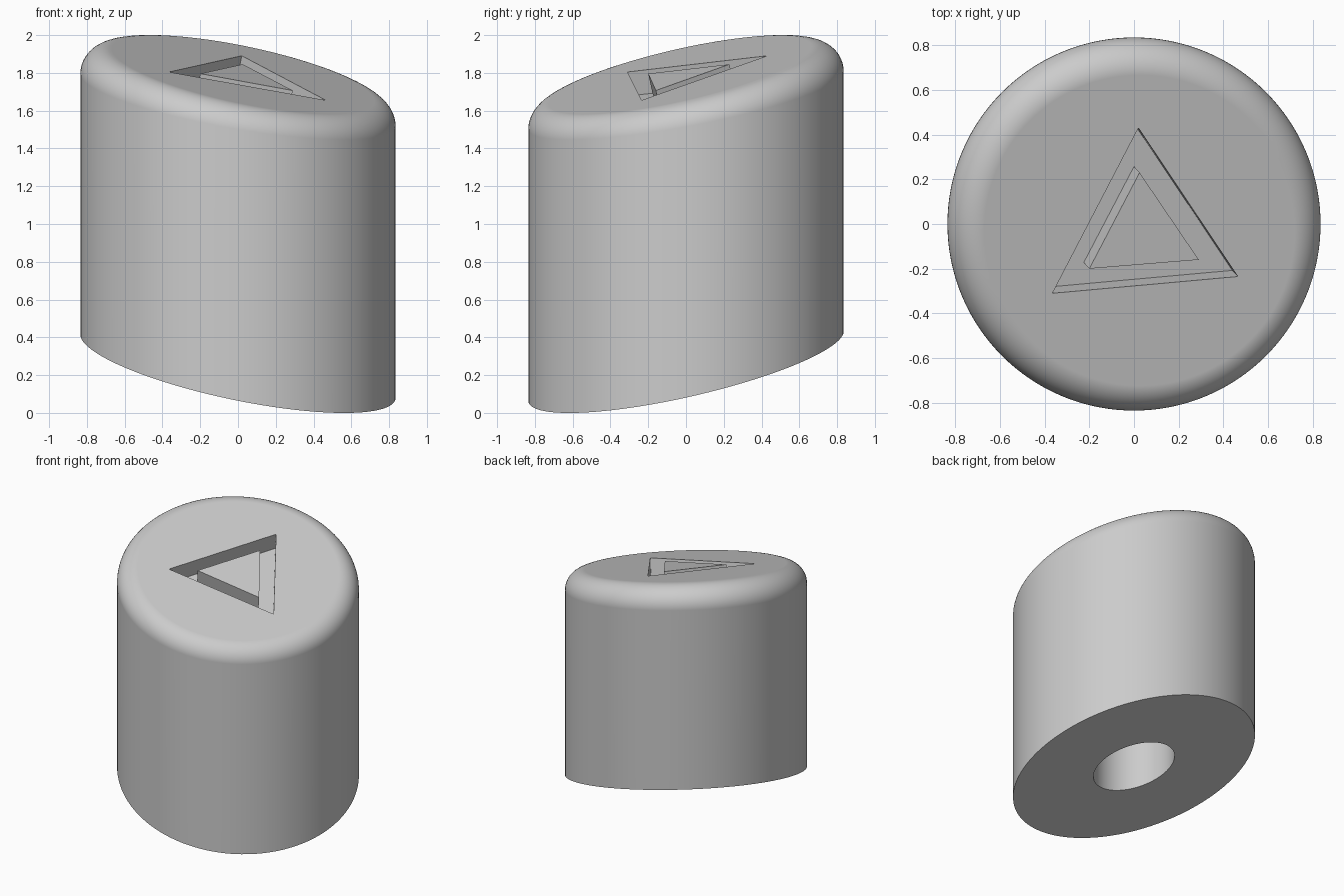
import bpy, bmesh, math
from mathutils import Vector

cube = bpy.data.objects.get("Cube")
if cube:
    bpy.data.objects.remove(cube, do_unlink=True)

SEGMENTS, FILLET_STEPS = 128, 12
RADIUS, FILLET, HOLE = 0.835, 0.14, 0.28
SLOPE_X, SLOPE_Y = -0.2, 0.22
TOP, BOTTOM, HOLE_END = 1.8, 0.248, 1.2
DEPTH = 0.13
NORMAL = Vector((-SLOPE_X, -SLOPE_Y, 1)).normalized()


def on_plane(x, y, height):
    """Point above (x, y) on the slanted plane that crosses the axis at height."""
    return Vector((x, y, height + SLOPE_X * x + SLOPE_Y * y))


def make_object(name, bm, material):
    bmesh.ops.recalc_face_normals(bm, faces=bm.faces)
    mesh = bpy.data.meshes.new(name)
    bm.to_mesh(mesh)
    bm.free()
    mesh.materials.append(material)
    obj = bpy.data.objects.new(name, mesh)
    bpy.context.collection.objects.link(obj)
    return obj


def bridge(bm, rings):
    """Join each ring of vertices to the next with quads."""
    for a, b in zip(rings, rings[1:]):
        n = len(a)
        for i in range(n):
            j = (i + 1) % n
            bm.faces.new((a[i], a[j], b[j], b[i]))


grey = bpy.data.materials.new("light grey")
grey.use_nodes = True
grey.diffuse_color = (0.6, 0.6, 0.6, 1)
grey.node_tree.nodes["Principled BSDF"].inputs["Base Color"].default_value = (0.6, 0.6, 0.6, 1)

# Body columns: bore end, bore mouth, lower rim, then the rounded upper rim
columns = []
for i in range(SEGMENTS):
    angle = math.tau * i / SEGMENTS
    out = Vector((math.cos(angle), math.sin(angle), 0))
    inner, outer = out * HOLE, out * RADIUS
    column = [Vector((inner.x, inner.y, HOLE_END)),
              on_plane(inner.x, inner.y, BOTTOM),
              on_plane(outer.x, outer.y, BOTTOM)]
    # Ball rolling between the side wall and the slanted top
    mid = out * (RADIUS - FILLET)
    centre = on_plane(mid.x, mid.y, TOP - FILLET / NORMAL.z)
    for k in range(FILLET_STEPS + 1):
        column.append(centre + FILLET * out.slerp(NORMAL, k / FILLET_STEPS))
    columns.append(column)

bm = bmesh.new()
rings = [[bm.verts.new(p) for p in ring] for ring in zip(*columns)]
bridge(bm, rings)
bm.faces.new(rings[0])
bm.faces.new(rings[-1])
body = make_object("slanted_body", bm, grey)

# Triangular groove cutter, square to the slanted top
outer_triangle = [(0.02, 0.43), (0.465, -0.235), (-0.365, -0.31)]
inner_triangle = [(0.025, 0.23), (0.29, -0.16), (-0.2, -0.2)]
bm = bmesh.new()
loops = []
for triangle, offset in ((outer_triangle, -DEPTH), (outer_triangle, DEPTH),
                         (inner_triangle, DEPTH), (inner_triangle, -DEPTH)):
    loops.append([bm.verts.new(on_plane(x, y, TOP) + NORMAL * offset) for x, y in triangle])
bridge(bm, loops + loops[:1])
cutter = make_object("groove_cutter", bm, grey)
cutter.hide_render = True

# Cut the groove and remove the cutter
bpy.ops.object.select_all(action="DESELECT")
bpy.context.view_layer.objects.active = body
body.select_set(True)
cut = body.modifiers.new("Groove", "BOOLEAN")
cut.operation, cut.solver, cut.object = "DIFFERENCE", "EXACT", cutter
bpy.ops.object.modifier_apply(modifier=cut.name)
bpy.data.objects.remove(cutter, do_unlink=True)

# Smooth rounds, sharp rims, flat top
bpy.ops.object.shade_smooth_by_angle(angle=math.radians(30))
weighted = body.modifiers.new("Weighted normals", "WEIGHTED_NORMAL")
weighted.keep_sharp = True
